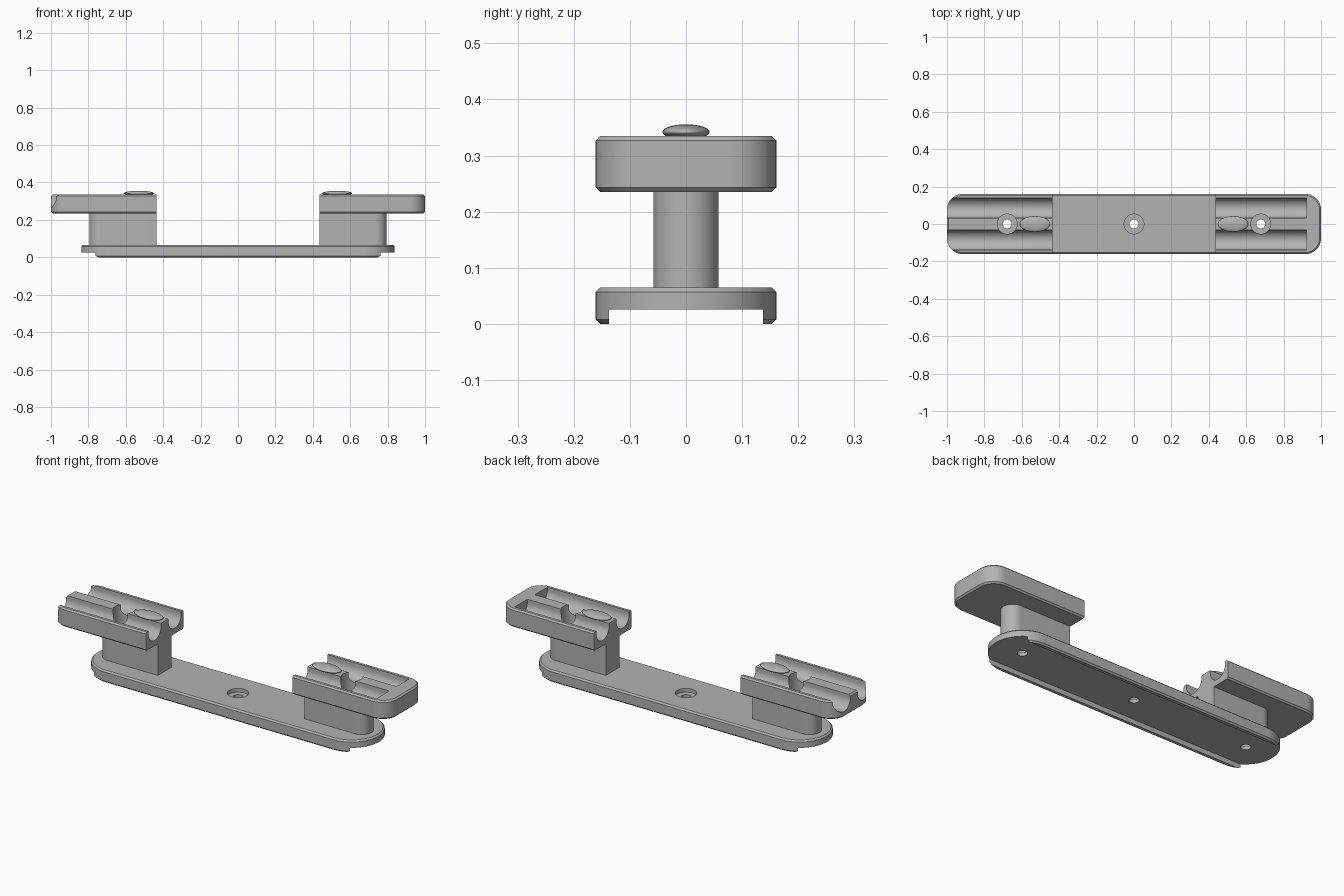
import bpy, bmesh, math
from mathutils import Matrix

old = bpy.data.objects.get("Cube")
if old:
    bpy.data.objects.remove(old, do_unlink=True)

grey = bpy.data.materials.new("matte grey")
grey.use_nodes = True
COLOR = (0.45, 0.45, 0.45, 1)
grey.diffuse_color = COLOR
grey.node_tree.nodes["Principled BSDF"].inputs["Base Color"].default_value = COLOR

TOP = 0.335      # top of the cradles
BOTTOM = 0.235   # underside of the cradles
HALF = 0.161     # half width of cradles and base
CHAMFER = 0.008


def finish(bm, name):
    bmesh.ops.remove_doubles(bm, verts=bm.verts, dist=1e-5)
    bmesh.ops.recalc_face_normals(bm, faces=bm.faces)
    mesh = bpy.data.meshes.new(name)
    bm.to_mesh(mesh)
    bm.free()
    mesh.materials.append(grey)
    obj = bpy.data.objects.new(name, mesh)
    bpy.context.collection.objects.link(obj)
    return obj


def arc(cx, cy, r, a0, a1, n=16):
    return [(cx + r * math.cos(math.radians(a0 + (a1 - a0) * i / n)),
             cy + r * math.sin(math.radians(a0 + (a1 - a0) * i / n))) for i in range(n + 1)]


def outline(x0, x1, half, radius, inset=0.0, both=False):
    """Plan shape rounded at its x1 end, and flat or rounded at x0."""
    r = radius - inset
    pts = arc(x1 - radius, radius - half, r, -90, 0) + arc(x1 - radius, half - radius, r, 0, 90)
    if both:
        return pts + [(x0 + x1 - x, -y) for x, y in pts]
    return [(x0, inset - half)] + pts + [(x0, half - inset)]


def loft(name, rings):
    """Skin a stack of 3D rings and cap both ends."""
    bm = bmesh.new()
    loops = [[bm.verts.new(p) for p in ring] for ring in rings]
    n = len(loops[0])
    for a, b in zip(loops, loops[1:]):
        for i in range(n):
            j = (i + 1) % n
            bm.faces.new((a[i], a[j], b[j], b[i]))
    bm.faces.new(loops[0])
    bm.faces.new(loops[-1])
    return finish(bm, name)


def slab(name, z0, z1, side, chamfer, **shape):
    levels = [(z0, 0), (z1, 0)]
    if chamfer:
        levels = [(z0, chamfer), (z0 + chamfer, 0), (z1 - chamfer, 0), (z1, chamfer)]
    return loft(name, [[(side * x, y, z) for x, y in outline(inset=i, **shape)]
                       for z, i in levels])


def box(name, lo, hi):
    corners = [(lo[0], lo[1]), (hi[0], lo[1]), (hi[0], hi[1]), (lo[0], hi[1])]
    return loft(name, [[(x, y, z) for x, y in corners] for z in (lo[2], hi[2])])


def cylinder(name, x, r, z0, z1):
    circle = arc(x, 0, r, 0, 360, 40)[:-1]
    return loft(name, [[(cx, cy, z) for cx, cy in circle] for z in (z0, z1)])


def groove(side, y, end):
    """Round-bottomed channel cutter running along x."""
    profile = arc(y, TOP - 0.017, 0.0535, 180, 360, 24)
    profile = [(y - 0.0535, 0.4)] + profile + [(y + 0.0535, 0.4)]
    return loft("groove_cutter", [[(side * x, py, pz) for py, pz in profile]
                                  for x in (0.3, end)])


def bore(x, top):
    """Screw hole with a wide counterbore."""
    return [cylinder("bore_cutter", x, 0.053, 0.045, top),
            cylinder("hole_cutter", x, 0.024, -0.1, 0.1)]


def carve(obj, cutters):
    for c in cutters:
        c.hide_render = True
        m = obj.modifiers.new("cut", 'BOOLEAN')
        m.operation, m.solver, m.object = 'DIFFERENCE', 'EXACT', c
    bpy.context.view_layer.update()
    graph = bpy.context.evaluated_depsgraph_get()
    mesh = bpy.data.meshes.new_from_object(obj.evaluated_get(graph))
    obj.modifiers.clear()
    obj.data = mesh
    for c in cutters:
        bpy.data.objects.remove(c, do_unlink=True)


def smooth(obj, angle=30):
    obj.data.shade_smooth()
    obj.data.set_sharp_from_angle(angle=math.radians(angle))


# Base plate: rounded ends, recessed underside leaving two side rails
base = slab("base_plate", 0, 0.065, 1, CHAMFER,
            x0=-0.838, x1=0.838, half=HALF, radius=HALF, both=True)
carve(base, [box("recess_cutter", (-1, -0.137, -0.1), (1, 0.137, 0.026))]
      + bore(-0.678, 0.5) + bore(0, 0.5) + bore(0.678, 0.5))
smooth(base)

for side, label in ((1, "left"), (-1, "right")):
    # Pedestal, rounded at the outer end
    post = slab(label + "_pedestal", 0.06, BOTTOM + 0.003, side, 0,
                x0=0.436, x1=0.794, half=0.058, radius=0.058)
    carve(post, bore(side * 0.678, 0.5))
    smooth(post)

    # Cradle: twin grooves, closed on the left, open-ended on the right
    cradle = slab(label + "_cradle", BOTTOM, TOP, side, CHAMFER,
                  x0=0.436, x1=1.0, half=HALF, radius=0.085)
    end = 0.922 if side == 1 else 1.1
    carve(cradle, [groove(side, y, end) for y in (-0.0855, 0.0855)]
          + [cylinder("bore_cutter", side * 0.678, 0.053, 0.1, 0.5)])
    smooth(cradle)

    # Retaining button on the centre ridge
    bm = bmesh.new()
    bmesh.ops.create_uvsphere(bm, u_segments=40, v_segments=20, radius=1)
    bmesh.ops.transform(bm, verts=bm.verts, matrix=Matrix.Translation(
        (side * 0.53, 0, 0.342)) @ Matrix.Diagonal((0.081, 0.042, 0.0135, 1)))
    smooth(finish(bm, label + "_button"), 60)
